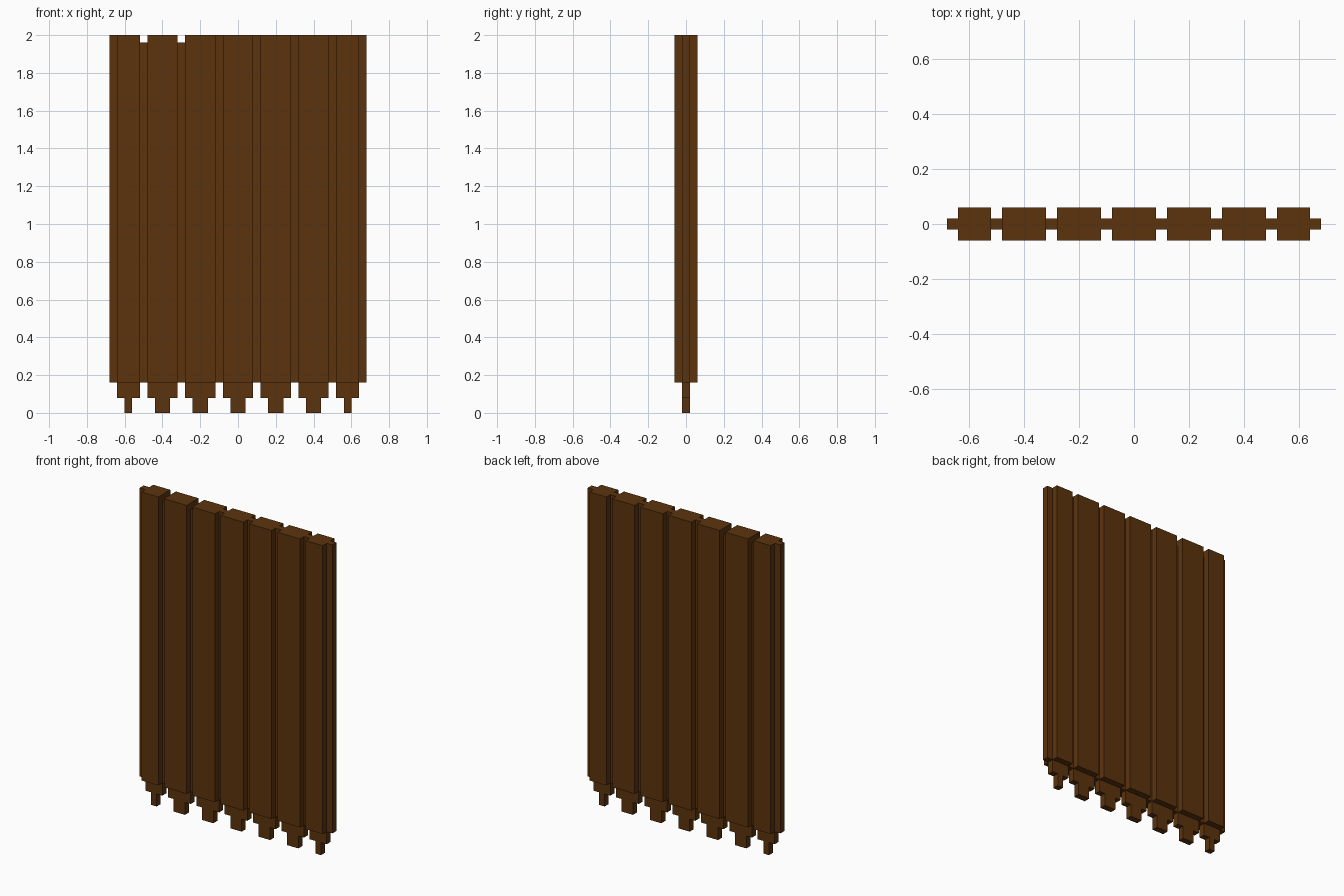
import bpy
import bmesh

if "Cube" in bpy.data.objects:
    bpy.data.objects.remove(bpy.data.objects["Cube"])

# One dark wood colour for the whole wall
wood = bpy.data.materials.new("dark brown wood")
wood.diffuse_color = (0.107, 0.034, 0.004, 1.0)
wood.use_nodes = True
wood.node_tree.nodes["Principled BSDF"].inputs["Base Color"].default_value = wood.diffuse_color


def make_box(name, x0, x1, half_depth, z0, z1):
    """Box centred on y = 0, flat shaded."""
    bm = bmesh.new()
    bmesh.ops.create_cube(bm, size=1.0)
    for v in bm.verts:
        v.co.x = x1 if v.co.x > 0 else x0
        v.co.y = half_depth if v.co.y > 0 else -half_depth
        v.co.z = z1 if v.co.z > 0 else z0
    mesh = bpy.data.meshes.new(name)
    bm.to_mesh(mesh)
    bm.free()
    mesh.materials.append(wood)
    obj = bpy.data.objects.new(name, mesh)
    bpy.context.collection.objects.link(obj)
    return obj


BASE, TOP = 0.16, 2.0      # main height range of the stakes
THICK, THIN = 0.06, 0.02   # half depth of stakes, and of webs and points

# Left and right edges of the seven stakes (the end ones are narrower)
stakes = [(max(0.2 * i - 0.08, -0.64), min(0.2 * i + 0.08, 0.64))
          for i in range(-3, 4)]
stakes[0] = (-0.64, -0.52)
stakes[-1] = (0.52, 0.64)

# Stakes, each with a stepped point at the bottom
for n, (x0, x1) in enumerate(stakes):
    make_box(f"stake_{n}", x0, x1, THICK, BASE, TOP)
    make_box(f"point_upper_{n}", x0, x1, THIN, 0.08, BASE)
    make_box(f"point_tip_{n}", x0 + 0.04, x1 - 0.04, THIN, 0.0, 0.08)

# Thin webs filling the gaps; the two leftmost gaps stop short of the top
for n, (left, right) in enumerate(zip(stakes, stakes[1:])):
    make_box(f"web_{n}", left[1], right[0], THIN, BASE, 1.96 if n < 2 else TOP)

# Thin tongues along the two outer edges
make_box("edge_tongue_left", -0.68, -0.64, THIN, BASE, TOP)
make_box("edge_tongue_right", 0.64, 0.68, THIN, BASE, TOP)
